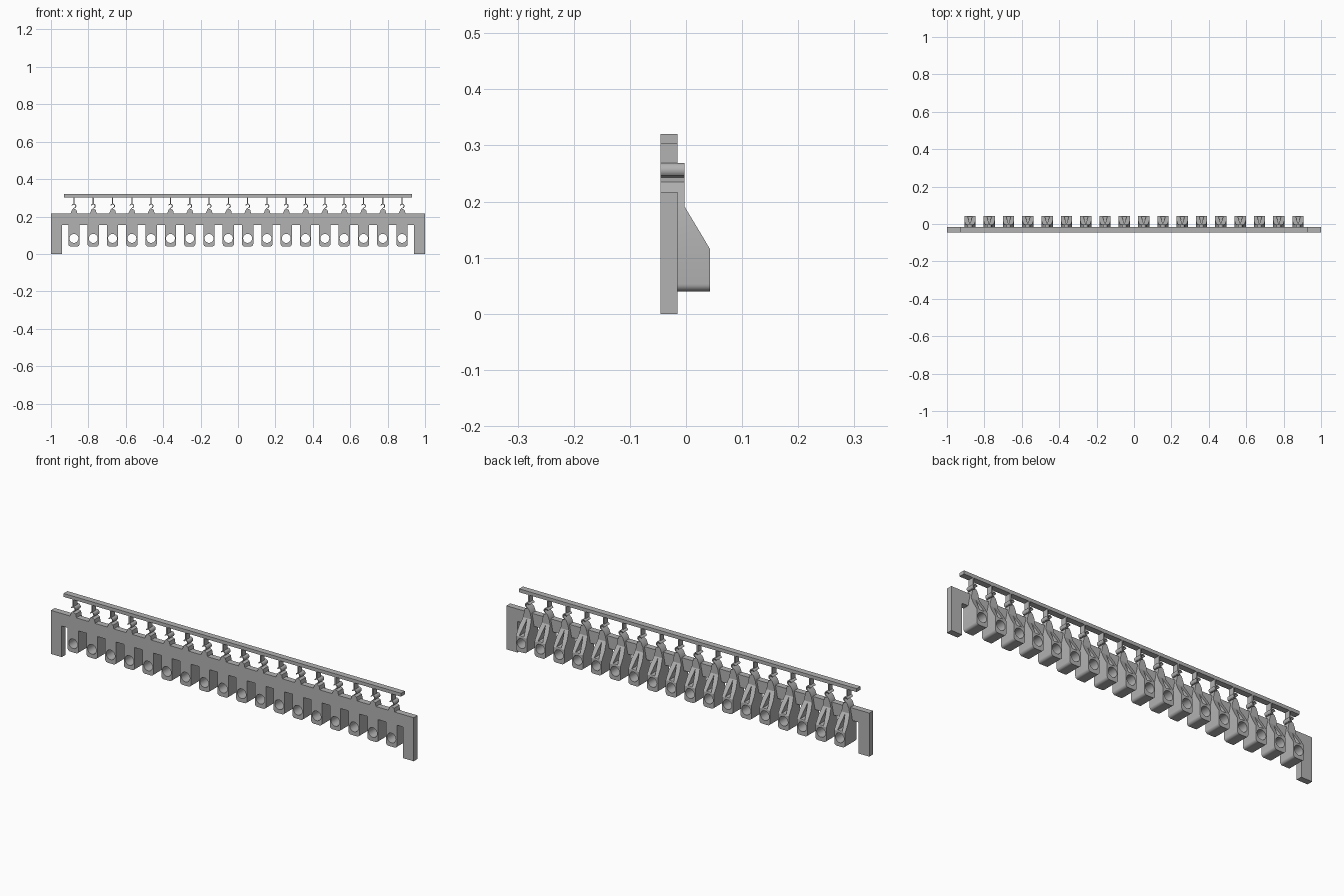
import bpy, bmesh, math

cube = bpy.data.objects.get("Cube")
if cube:
    bpy.data.objects.remove(cube, do_unlink=True)

grey = bpy.data.materials.new("plain grey")
grey.use_nodes = True
grey.diffuse_color = (0.45, 0.45, 0.45, 1)
grey.node_tree.nodes["Principled BSDF"].inputs["Base Color"].default_value = (0.45, 0.45, 0.45, 1)

FRONT, MID, STEP, BACK = -0.045, -0.015, -0.003, 0.043
COUNT, PITCH = 18, 0.1032


def prism(name, points, start, end, axis="y"):
    """Extrude a flat outline: (x, z) along y, or (y, z) along x."""
    bm = bmesh.new()
    place = (lambda a, b, d: (a, d, b)) if axis == "y" else (lambda a, b, d: (d, a, b))
    rings = [[bm.verts.new(place(a, b, d)) for a, b in points] for d in (start, end)]
    bm.faces.new(rings[0])
    bm.faces.new(rings[1][::-1])
    n = len(points)
    for i in range(n):
        j = (i + 1) % n
        bm.faces.new((rings[0][i], rings[1][i], rings[1][j], rings[0][j]))
    bmesh.ops.recalc_face_normals(bm, faces=bm.faces)
    mesh = bpy.data.meshes.new(name)
    bm.to_mesh(mesh)
    bm.free()
    mesh.materials.append(grey)
    obj = bpy.data.objects.new(name, mesh)
    bpy.context.collection.objects.link(obj)
    return obj


def arc(cx, cz, r, a0, a1, steps):
    return [(cx + r * math.cos(math.radians(a0 + (a1 - a0) * i / steps)),
             cz + r * math.sin(math.radians(a0 + (a1 - a0) * i / steps)))
            for i in range(steps + 1)]


def rect(x0, x1, z0, z1):
    return [(x0, z0), (x1, z0), (x1, z1), (x0, z1)]


# Front plate with two end legs, and the runner bar above
prism("front_plate", [(-1, 0), (-0.94, 0), (-0.94, 0.155), (0.94, 0.155),
                      (0.94, 0), (1, 0), (1, 0.217), (-1, 0.217)], FRONT, MID)
prism("top_bar", rect(-0.93, 0.93, 0.303, 0.32), FRONT, MID)

# One clip body: rounded foot, tapering neck and curled hook tip
outline = (arc(-0.017, 0.053, 0.013, 180, 270, 6) + arc(0.017, 0.053, 0.013, 270, 360, 6)
           + [(0.03, 0.155), (0.018, 0.217), (0.014, 0.235), (-0.002, 0.243)]
           + arc(0.0, 0.256, 0.013, -50, 160, 10)
           + arc(0.0, 0.256, 0.008, 160, -60, 8)
           + [(-0.009, 0.238), (-0.018, 0.217), (-0.03, 0.155)])
clip = prism("clip", outline, FRONT, BACK)

# Cutters: round eye, sloped back and tapered groove
cutters = [
    prism("eye_cutter", arc(0, 0.083, 0.024, 0, 345, 23), -0.1, 0.1),
    prism("slope_cutter", [(BACK, 0.115), (0.1, 0.02), (0.1, 0.35), (STEP, 0.35),
                           (STEP, 0.192)], -0.1, 0.1, "x"),
    prism("groove_cutter", [(-0.013, 0.118), (0.013, 0.118), (0, 0.187)], -0.01, 0.1),
]
for cutter in cutters:
    cutter.hide_render = True
    mod = clip.modifiers.new(cutter.name, "BOOLEAN")
    mod.operation, mod.solver, mod.object = "DIFFERENCE", "EXACT", cutter
bpy.context.view_layer.update()
shape = bpy.data.meshes.new_from_object(
    clip.evaluated_get(bpy.context.evaluated_depsgraph_get()))
clip.modifiers.clear()
clip.data = shape
for cutter in cutters:
    bpy.data.objects.remove(cutter, do_unlink=True)
bpy.ops.object.select_all(action="DESELECT")
clip.select_set(True)
bpy.context.view_layer.objects.active = clip
bpy.ops.object.shade_smooth_by_angle(angle=math.radians(30))

# Thin breakaway tab joining each hook to the bar
tab = prism("tab", rect(-0.003, 0.003, 0.266, 0.305), FRONT, MID)

# Repeat clip and tab along the row
for part in (clip, tab):
    for i in range(COUNT):
        copy = part if i == 0 else part.copy()
        if i:
            bpy.context.collection.objects.link(copy)
        copy.name = f"{part.name.split('_')[0]}_{i + 1}"
        copy.location.x = (i - (COUNT - 1) / 2) * PITCH
